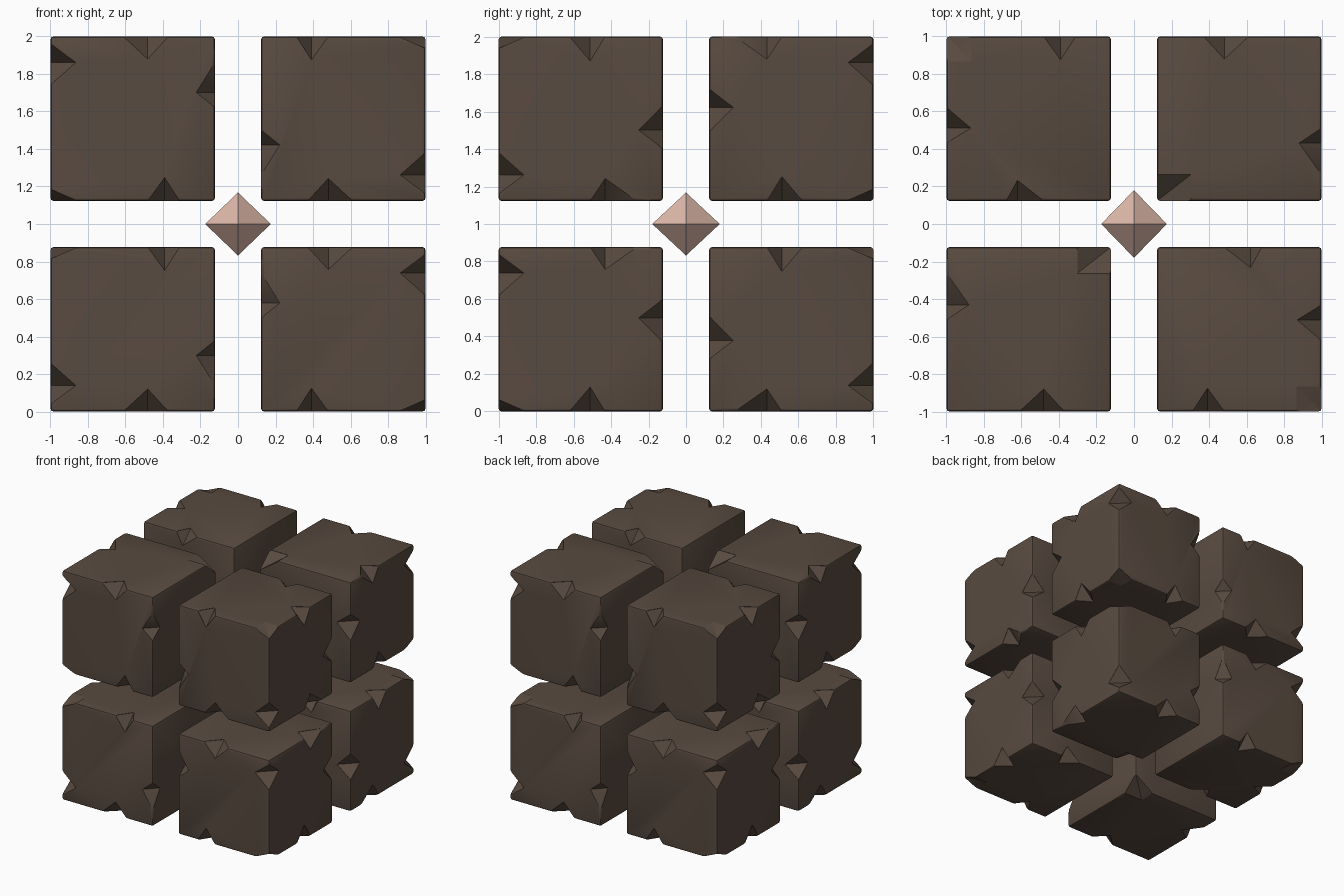
import bpy, bmesh
from mathutils import Vector, Matrix

if "Cube" in bpy.data.objects:
    bpy.data.objects.remove(bpy.data.objects["Cube"])

HALF, CTR = 0.4385, 0.5615


def material(name, rgb):
    m = bpy.data.materials.new(name)
    m.diffuse_color = (*rgb, 1)
    m.use_nodes = True
    m.node_tree.nodes["Principled BSDF"].inputs["Base Color"].default_value = m.diffuse_color
    return m


stone = material("dark brown stone", (0.098, 0.069, 0.051))
crystal = material("pale pink crystal", (0.74, 0.49, 0.40))


def hull(name, points):
    bm = bmesh.new()
    for p in points:
        bm.verts.new(p)
    bmesh.ops.convex_hull(bm, input=bm.verts)
    bmesh.ops.recalc_face_normals(bm, faces=bm.faces)
    me = bpy.data.meshes.new(name)
    bm.to_mesh(me)
    bm.free()
    ob = bpy.data.objects.new(name, me)
    bpy.context.collection.objects.link(ob)
    return ob


def edge_chip(side, lo, mid, hi, depth):
    """Diamond cutter on the cube edge given by two signs; 0 marks the edge's own axis."""
    along = side.index(0)
    c = Vector(side) * (HALF - 0.002)
    c[along] = mid
    pts = []
    for v in (lo, hi):
        p = c.copy()
        p[along] = v
        pts.append(p)
    for a in range(3):
        if a != along:
            for s in (-depth, depth):
                p = c.copy()
                p[a] += s
                pts.append(p)
    return hull("chip_cutter", pts)


def corner_chip(side, dx, dy, dz):
    """Square double pyramid cutter centred on a cube corner."""
    c = Vector(side) * (HALF - 0.002)
    pts = [c + Vector((i * dx, j * dy, 0)) for i in (-1, 1) for j in (-1, 1)]
    pts += [c + Vector((0, 0, s * dz)) for s in (-1, 1)]
    return hull("chip_cutter", pts)


# Chips of the front right upper block, in its own coordinates
cutters = [
    edge_chip((0, -1, 1), -0.25, -0.17, -0.08, 0.125),
    edge_chip((0, -1, -1), -0.19, -0.08, 0.05, 0.12),
    edge_chip((0, 1, 1), -0.08, 0.06, 0.12, 0.11),
    edge_chip((1, -1, 0), -0.40, -0.30, -0.18, 0.135),
    edge_chip((-1, -1, 0), -0.30, -0.14, -0.06, 0.10),
    edge_chip((1, 1, 0), -0.16, -0.06, 0.07, 0.13),
    edge_chip((1, 0, 1), -0.06, 0.05, 0.13, 0.13),
    edge_chip((1, 0, -1), 0.05, 0.13, 0.30, 0.12),
    corner_chip((1, -1, 1), 0.137, 0.137, 0.06),
    corner_chip((-1, 1, -1), 0.18, 0.14, 0.12),
]

# Master block: rounded cube with chipped edges
master = hull("block_master", [(x * HALF, y * HALF, z * HALF)
                               for x in (-1, 1) for y in (-1, 1) for z in (-1, 1)])
bm = bmesh.new()
bmesh.ops.create_cube(bm, size=2 * HALF)
bmesh.ops.bevel(bm, geom=bm.edges[:], offset=0.016, segments=2, profile=0.5, affect='EDGES')
bm.to_mesh(master.data)
bm.free()
for c in cutters:
    mod = master.modifiers.new("chip", 'BOOLEAN')
    mod.operation, mod.solver, mod.object = 'DIFFERENCE', 'EXACT', c
dg = bpy.context.evaluated_depsgraph_get()
chipped = bpy.data.meshes.new_from_object(master.evaluated_get(dg))
for ob in cutters + [master]:
    bpy.data.objects.remove(ob)

# Eight blocks: each neighbour is a half turn of the next, lower layer mirrors the upper
names = {(1, -1): "front_right", (-1, -1): "front_left", (-1, 1): "back_left", (1, 1): "back_right"}
for (px, py), label in names.items():
    for pz, layer in ((1, "upper"), (-1, "lower")):
        me = chipped.copy()
        me.transform(Matrix.Diagonal((px, -py, -px * py * pz, 1)))
        if pz < 0:
            me.flip_normals()
        me.materials.clear()
        me.materials.append(stone)
        ob = bpy.data.objects.new(f"{layer}_{label}_block", me)
        ob.location = (px * CTR, py * CTR, 1 + pz * CTR)
        bpy.context.collection.objects.link(ob)
        bpy.ops.object.select_all(action='DESELECT')
        ob.select_set(True)
        bpy.context.view_layer.objects.active = ob
        bpy.ops.object.shade_smooth_by_angle(angle=0.61)

# Central floating crystal
core = hull("centre_crystal", [(0.175, 0, 0), (-0.175, 0, 0), (0, 0.18, 0), (0, -0.18, 0),
                               (0, 0, 0.168), (0, 0, -0.168)])
core.location = (0, 0, 1)
core.data.materials.append(crystal)
